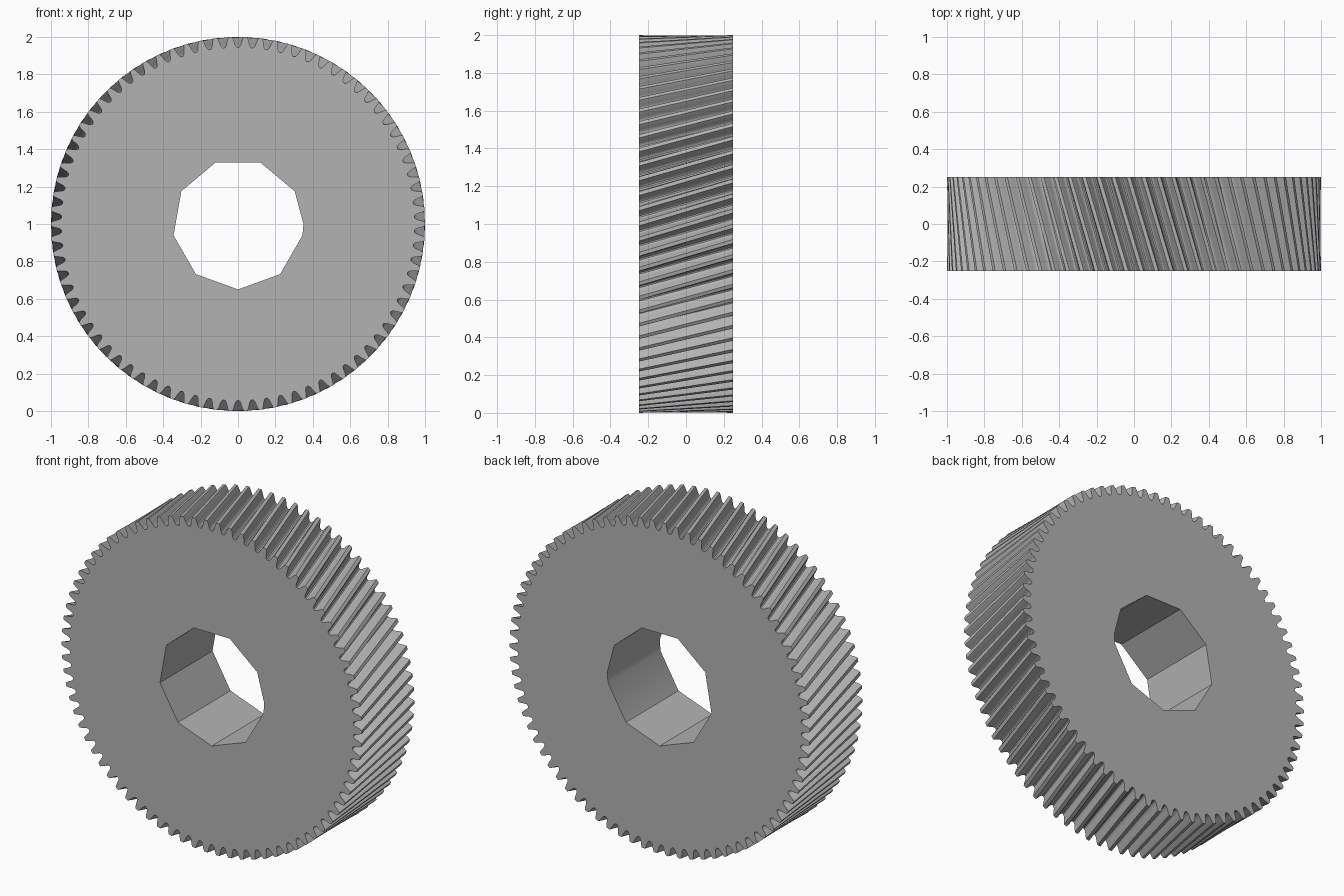
import bpy, bmesh, math

cube = bpy.data.objects.get("Cube")
if cube:
    bpy.data.objects.remove(cube, do_unlink=True)

TEETH = 78
HALF_WIDTH = 0.25
TWIST = 0.15          # helix turn from front to back
BORE = 0.35
PITCH = math.tau / TEETH
# half of a tooth gap: (radius, half angle), root to tip
GAP = [(0.944, 0.004), (0.948, 0.010), (0.957, 0.0155),
       (0.970, 0.0195), (0.985, 0.0235), (1.0, 0.030)]

steel = bpy.data.materials.new("grey_steel")
steel.use_nodes = True
colour = (0.45, 0.45, 0.45, 1)
steel.diffuse_color = colour
steel.node_tree.nodes["Principled BSDF"].inputs["Base Color"].default_value = colour


def ring(bm, points, y, turn):
    """Closed loop of polar points in the plane at depth y."""
    verts = [bm.verts.new((r * math.cos(a + turn), y, 1 + r * math.sin(a + turn)))
             for r, a in points]
    edges = [bm.edges.new((v, verts[i - 1])) for i, v in enumerate(verts)]
    return verts, edges


def wall(bm, front, back):
    """Quads between two matching loops."""
    for i in range(len(front)):
        bm.faces.new((front[i - 1], front[i], back[i], back[i - 1]))


# Toothed outline, with a gap centred on the bottom
outline = []
for t in range(TEETH):
    mid = -math.pi / 2 + t * PITCH
    outline += [(r, mid - a) for r, a in reversed(GAP)]
    outline += [(r, mid + a) for r, a in GAP]

# Coarse bore: nine sides plus the start point at angle zero
angles = [0] + [math.radians(30 + 40 * i) for i in range(9)]
bore = [(BORE, a) for a in angles]

bm = bmesh.new()
front_rim, front_rim_edges = ring(bm, outline, -HALF_WIDTH, 0)
back_rim, back_rim_edges = ring(bm, outline, HALF_WIDTH, TWIST)
front_bore, front_bore_edges = ring(bm, bore, -HALF_WIDTH, 0)
back_bore, back_bore_edges = ring(bm, bore, HALF_WIDTH, 0)

# Flat sides, helical teeth and bore wall
for edges in (front_rim_edges + front_bore_edges, back_rim_edges + back_bore_edges):
    bmesh.ops.triangle_fill(bm, edges=edges, use_beauty=True)
wall(bm, front_rim, back_rim)
wall(bm, front_bore, back_bore)
bmesh.ops.recalc_face_normals(bm, faces=bm.faces[:])

mesh = bpy.data.meshes.new("helical_gear")
bm.to_mesh(mesh)
bm.free()
mesh.materials.append(steel)
gear = bpy.data.objects.new("helical_gear", mesh)
bpy.context.collection.objects.link(gear)

bpy.context.view_layer.objects.active = gear
gear.select_set(True)
bpy.ops.object.shade_smooth_by_angle(angle=math.radians(30))
